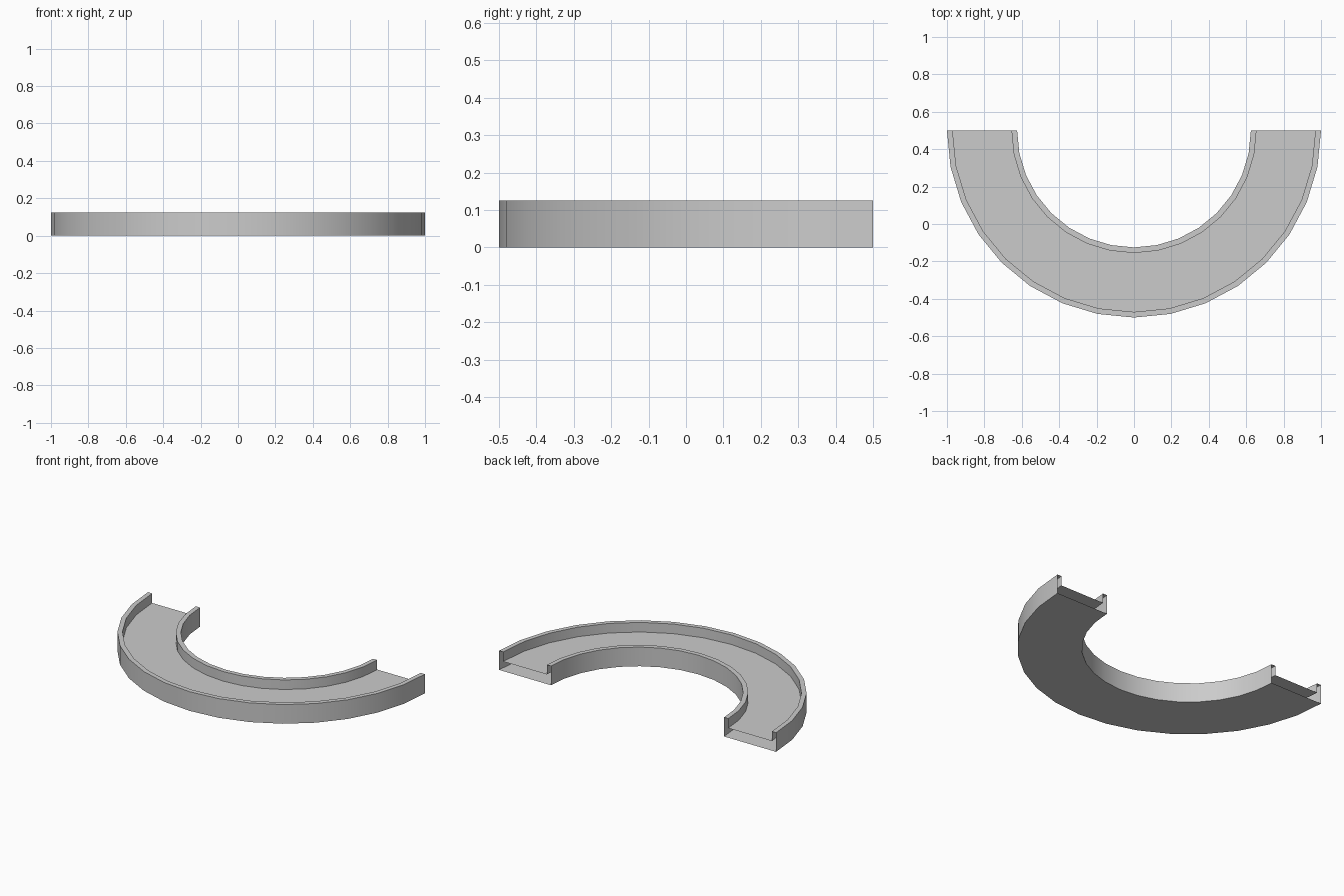
import bpy, bmesh, math

if "Cube" in bpy.data.objects:
    bpy.data.objects.remove(bpy.data.objects["Cube"])

SEGMENTS = 16
CENTRE_Y = 0.5
INNER, OUTER = 0.625, 1.0
WALL, HEIGHT, FLOOR = 0.03, 0.125, 0.0625

# Cross-section of the channel (radius, z): hollow body with two side rails
profile = [(INNER, 0), (OUTER, 0), (OUTER, HEIGHT), (OUTER - WALL, HEIGHT),
           (OUTER - WALL, FLOOR), (INNER + WALL, FLOOR),
           (INNER + WALL, HEIGHT), (INNER, HEIGHT)]

# Sweep the section through a half turn, leaving both ends open
bm = bmesh.new()
rings = []
for i in range(SEGMENTS + 1):
    a = math.pi + math.pi * i / SEGMENTS
    rings.append([bm.verts.new((r * math.cos(a), CENTRE_Y + r * math.sin(a), z))
                  for r, z in profile])
n = len(profile)
for r0, r1 in zip(rings, rings[1:]):
    for j in range(n):
        k = (j + 1) % n
        bm.faces.new((r0[j], r1[j], r1[k], r0[k]))

mesh = bpy.data.meshes.new("curved_track")
bm.to_mesh(mesh)
bm.free()
track = bpy.data.objects.new("curved_track", mesh)
bpy.context.collection.objects.link(track)

# Smooth curved walls, sharp rail edges
bpy.context.view_layer.objects.active = track
track.select_set(True)
bpy.ops.object.shade_smooth_by_angle(angle=math.radians(30))
